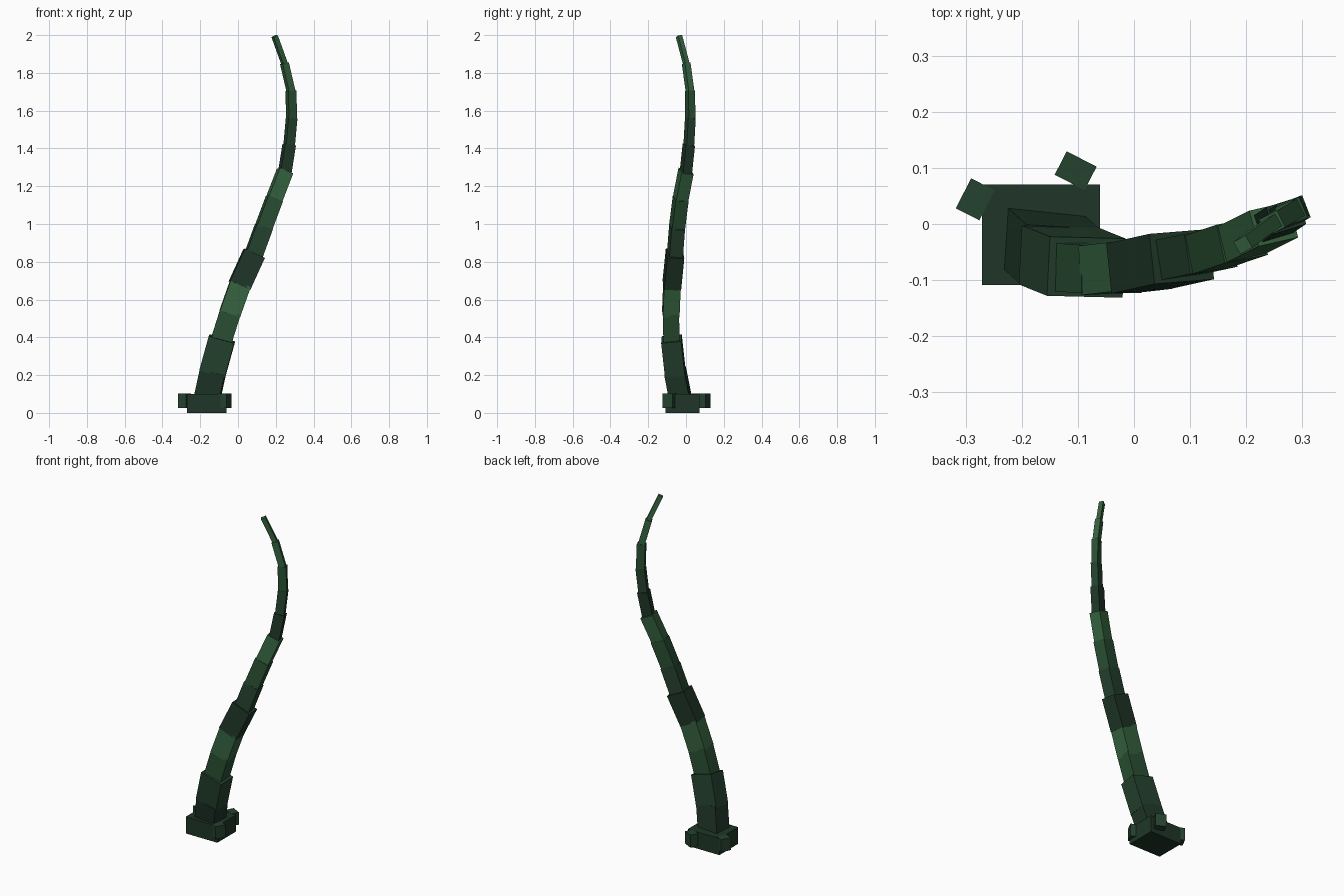
import bpy
from math import radians, cos, sin
from mathutils import Vector, Matrix


def material(name, rgb):
    m = bpy.data.materials.new(name)
    m.diffuse_color = (*rgb, 1)
    return m


def box(name, matrix, size, mat):
    bpy.ops.mesh.primitive_cube_add(size=1)
    ob = bpy.context.object
    ob.name = name
    ob.data.transform(matrix @ Matrix.Diagonal((*size, 1)))
    ob.data.materials.append(mat)
    return ob


# Four greens that repeat up the stem, dark to light
greens = [material("green_%d" % i, c) for i, c in enumerate([
    (0.014, 0.037, 0.021), (0.018, 0.055, 0.028),
    (0.023, 0.080, 0.033), (0.036, 0.125, 0.050)])]

# Foot block and the small lumps around it
box("foot_block", Matrix.Translation((-0.166, -0.019, 0.05)), (0.21, 0.179, 0.1), greens[0])
for i, (x, y, a) in enumerate([(-0.104, 0.095, 63), (-0.283, 0.044, 153), (-0.069, -0.087, -27)]):
    m = Matrix.Translation((x, y, 0.064)) @ Matrix.Rotation(radians(a), 4, 'Z')
    box("foot_lump_%d" % (i + 1), m, (0.047, 0.06, 0.075), greens[1])

# Stem: joint position, then width, depth and shade of the segment ending there
start = Vector((-0.163, -0.03, 0.08))
segments = [
    (-0.132, -0.058, 0.222, 0.135, 0.108, 0),
    (-0.085, -0.077, 0.392, 0.140, 0.106, 1),
    (-0.040, -0.080, 0.535, 0.112, 0.086, 2),
    (0.013, -0.074, 0.685, 0.112, 0.088, 3),
    (0.085, -0.058, 0.843, 0.117, 0.090, 0),
    (0.137, -0.047, 0.985, 0.090, 0.072, 1),
    (0.193, -0.028, 1.135, 0.084, 0.070, 2),
    (0.249, 0.000, 1.280, 0.078, 0.066, 3),
    (0.271, 0.015, 1.420, 0.060, 0.050, 0),
    (0.284, 0.023, 1.560, 0.050, 0.042, 1),
    (0.280, 0.021, 1.705, 0.047, 0.038, 2),
    (0.246, 0.001, 1.850, 0.037, 0.033, 3),
    (0.194, -0.037, 1.994, 0.027, 0.025, 3)]

p = start
for i, (x, y, z, w, d, shade) in enumerate(segments):
    q = Vector((x, y, z))
    zax = (q - p).normalized()
    twist = radians(-6 + 3 * i)            # gentle twist toward the tip
    yax = zax.cross(Vector((cos(twist), sin(twist), 0))).normalized()
    xax = yax.cross(zax)
    low = p - zax * 0.012                  # overlap into the segment below
    rot = Matrix((xax, yax, zax)).transposed().to_4x4()
    box("stem_segment_%02d" % (i + 1), Matrix.Translation((low + q) / 2) @ rot,
        (w, d, (q - low).length), greens[shade])
    p = q
